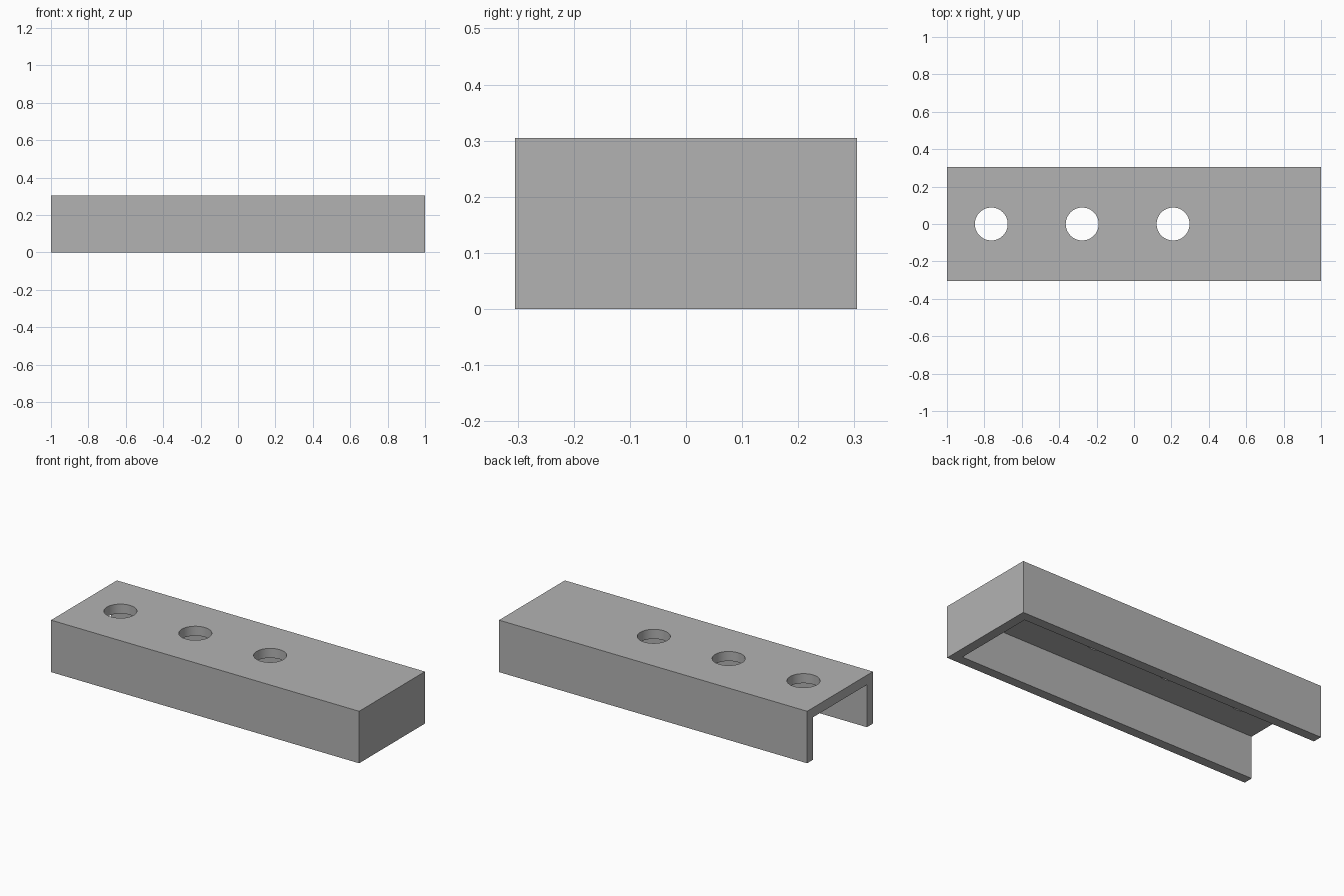
import bpy

if "Cube" in bpy.data.objects:
    bpy.data.objects.remove(bpy.data.objects["Cube"], do_unlink=True)

WIDTH, HEIGHT, WALL = 0.61, 0.305, 0.056
HOLE_RADIUS = 0.088

grey = bpy.data.materials.new("mid grey")
grey.use_nodes = True
colour = (0.45, 0.45, 0.45, 1)
grey.diffuse_color = colour
grey.node_tree.nodes["Principled BSDF"].inputs["Base Color"].default_value = colour


def box(name, low, high):
    """Box spanning two opposite corners."""
    centre = [(a + b) / 2 for a, b in zip(low, high)]
    bpy.ops.mesh.primitive_cube_add(size=1, location=centre)
    obj = bpy.context.object
    obj.name = name
    obj.scale = [b - a for a, b in zip(low, high)]
    bpy.ops.object.transform_apply(location=True, rotation=False, scale=True)
    obj.data.materials.append(grey)
    return obj


def cut(target, cutter):
    """Subtract a hidden cutter from the target."""
    cutter.hide_render = True
    mod = target.modifiers.new(cutter.name, "BOOLEAN")
    mod.operation = "DIFFERENCE"
    mod.solver = "EXACT"
    mod.object = cutter
    bpy.context.view_layer.objects.active = target
    bpy.ops.object.modifier_apply(modifier=mod.name)
    bpy.data.objects.remove(cutter, do_unlink=True)


# Outer block
half = WIDTH / 2
channel = box("channel_cover", (-1, -half, 0), (1, half, HEIGHT))

# Hollow, open underneath and at the right end
inner = half - WALL
cut(channel, box("hollow_cutter", (-1.2, -inner, -0.2),
                 (1 - WALL, inner, HEIGHT - WALL)))

# Row of round holes through the top
for i in range(3):
    bpy.ops.mesh.primitive_cylinder_add(
        vertices=48, radius=HOLE_RADIUS, depth=0.2,
        location=(-0.763 + i * 0.486, 0, HEIGHT))
    hole = bpy.context.object
    hole.name = "hole_cutter"
    hole.data.materials.append(grey)
    cut(channel, hole)

# Smooth hole walls, crisp box edges
bpy.ops.object.select_all(action="DESELECT")
channel.select_set(True)
bpy.context.view_layer.objects.active = channel
bpy.ops.object.shade_smooth_by_angle()
